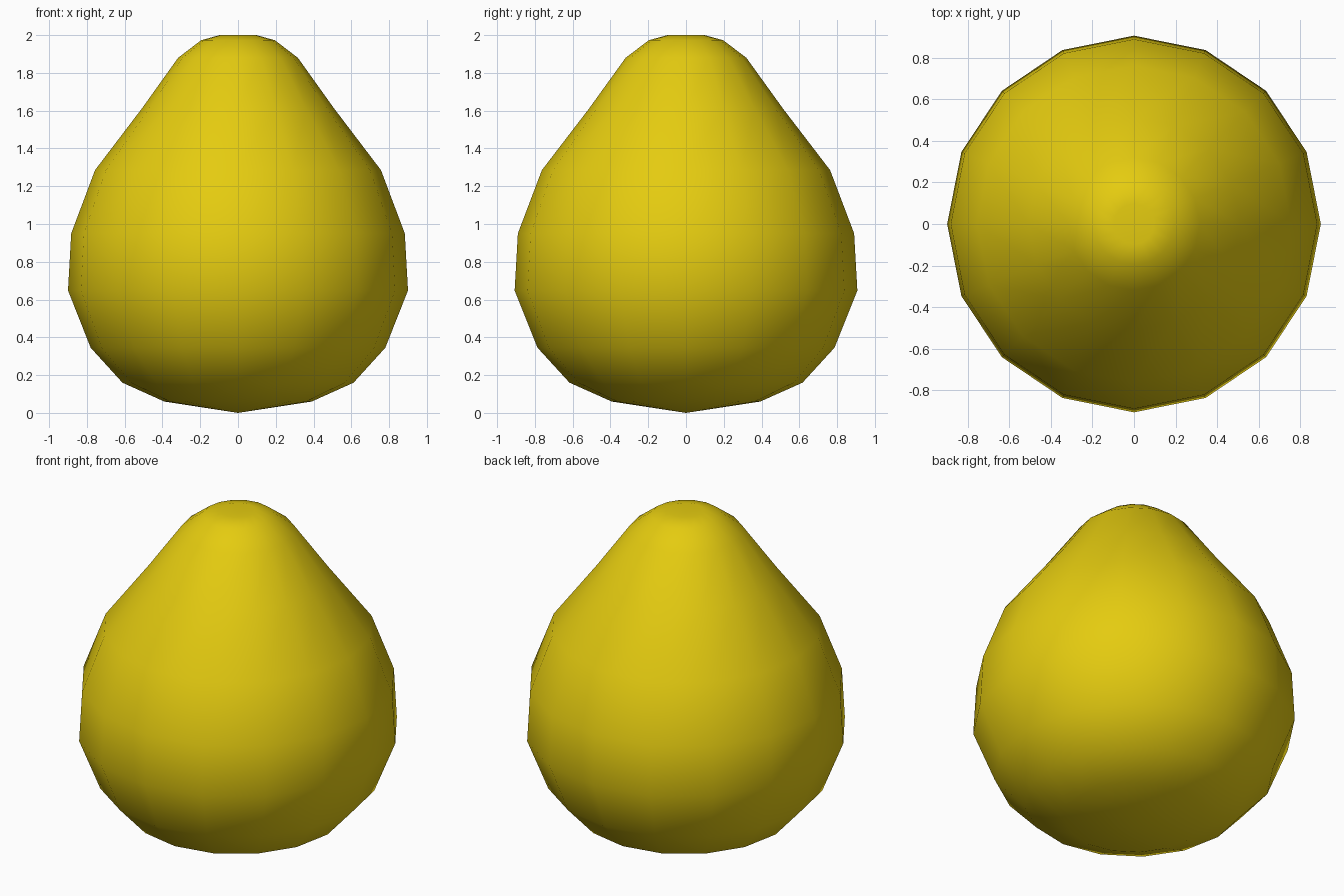
import bpy, bmesh, math

if "Cube" in bpy.data.objects:
    bpy.data.objects.remove(bpy.data.objects["Cube"])

SIDES = 16
# Pear profile: (radius, height) from bottom ring to top ring
PROFILE = [(0.39, 0.06), (0.612, 0.16), (0.78, 0.345), (0.9, 0.648),
           (0.883, 0.95), (0.757, 1.285), (0.51, 1.61), (0.317, 1.88),
           (0.195, 1.973), (0.097, 2.0)]
Y_SCALE = 1.008

skin = bpy.data.materials.new("pear yellow")
skin.diffuse_color = (0.78, 0.6, 0.005, 1)
skin.use_nodes = True
skin.node_tree.nodes["Principled BSDF"].inputs["Base Color"].default_value = skin.diffuse_color

bm = bmesh.new()

# Rings of the body
rings = []
for r, z in PROFILE:
    ring = []
    for i in range(SIDES):
        a = 2 * math.pi * i / SIDES
        ring.append(bm.verts.new((r * math.cos(a), r * math.sin(a) * Y_SCALE, z)))
    rings.append(ring)

# Bottom point and slightly sunken top point
bottom = bm.verts.new((0, 0, 0))
top = bm.verts.new((0, 0, 1.98))

# Skin between the rings, then the two end fans
for lo, hi in zip(rings, rings[1:]):
    for i in range(SIDES):
        j = (i + 1) % SIDES
        bm.faces.new((lo[i], lo[j], hi[j], hi[i]))
for i in range(SIDES):
    j = (i + 1) % SIDES
    bm.faces.new((bottom, rings[0][j], rings[0][i]))
    bm.faces.new((top, rings[-1][i], rings[-1][j]))

bmesh.ops.recalc_face_normals(bm, faces=bm.faces)
for f in bm.faces:
    f.smooth = True

mesh = bpy.data.meshes.new("pear_body")
bm.to_mesh(mesh)
bm.free()
mesh.materials.append(skin)
body = bpy.data.objects.new("pear_body", mesh)
bpy.context.collection.objects.link(body)
